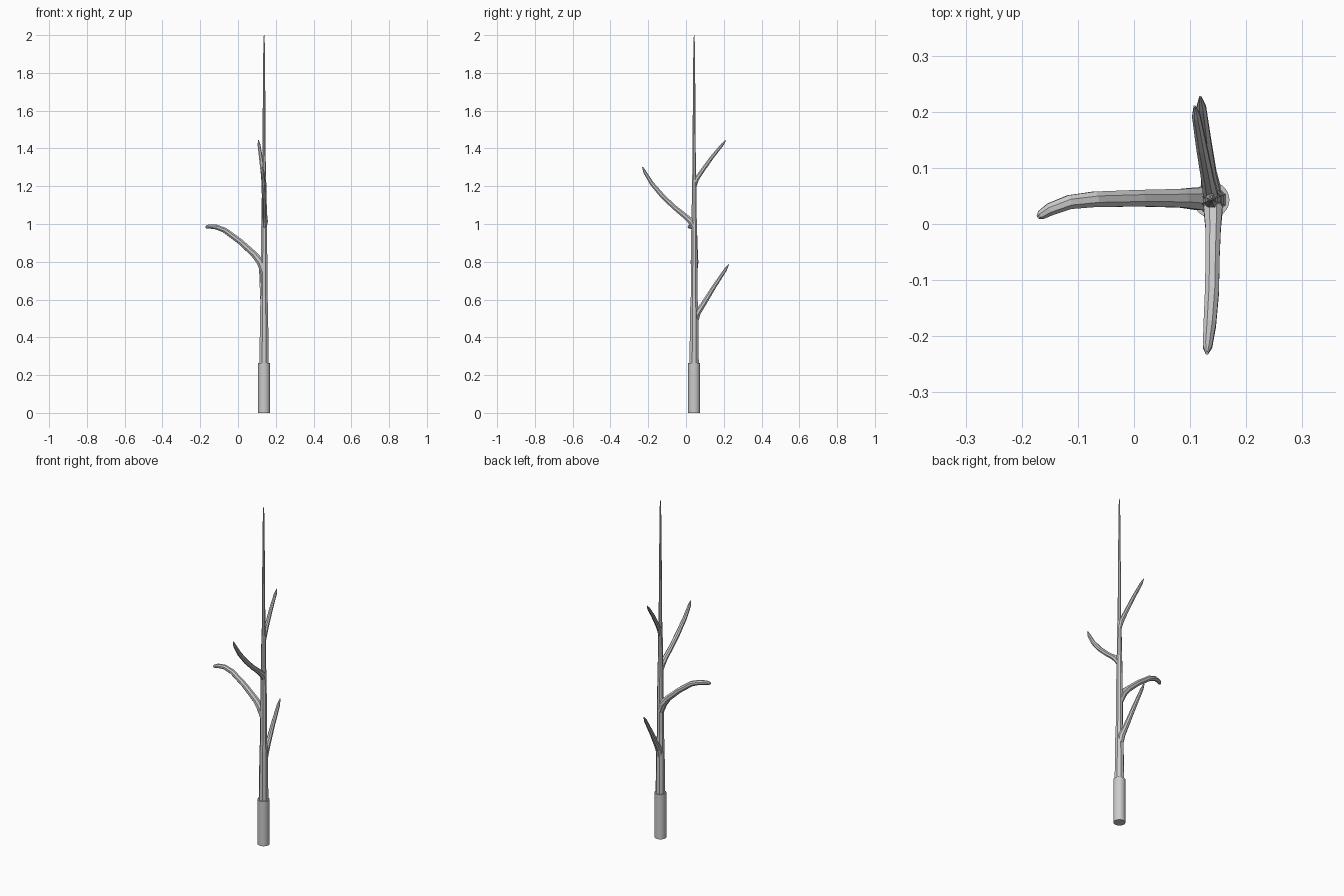
import bpy, bmesh, math
from mathutils import Vector

CX, CY = 0.138, 0.043   # trunk axis


def tube(name, pts, sides=8):
    """Faceted tube through (x, y, z, radius) points, with capped ends."""
    bm = bmesh.new()
    P = [Vector(p[:3]) for p in pts]
    rings, n = [], None
    for i, p in enumerate(P):
        t = (P[min(i + 1, len(P) - 1)] - P[max(i - 1, 0)]).normalized()
        if n is None:
            n = t.orthogonal()
        n = (n - t * n.dot(t)).normalized()   # carry the frame along the path
        b = t.cross(n)
        ring = []
        for k in range(sides):
            a = 2 * math.pi * (k + 0.5) / sides
            ring.append(bm.verts.new(p + pts[i][3] * (math.cos(a) * n + math.sin(a) * b)))
        rings.append(ring)
    for r0, r1 in zip(rings, rings[1:]):
        for k in range(sides):
            j = (k + 1) % sides
            bm.faces.new((r0[k], r0[j], r1[j], r1[k]))
    bm.faces.new(rings[0][::-1])
    bm.faces.new(rings[-1])
    bmesh.ops.recalc_face_normals(bm, faces=bm.faces)
    me = bpy.data.meshes.new(name)
    bm.to_mesh(me)
    bm.free()
    ob = bpy.data.objects.new(name, me)
    bpy.context.collection.objects.link(ob)
    return ob


# round handle at the bottom
bpy.ops.mesh.primitive_cylinder_add(vertices=32, radius=0.032, depth=0.265,
                                    location=(CX, CY, 0.1325))
base = bpy.context.object
base.name = "base_sleeve"
bpy.ops.object.shade_smooth_by_angle()

# tapering trunk
profile = [(0.25, 0.027), (0.45, 0.024), (0.55, 0.023), (0.62, 0.019), (0.78, 0.019),
           (0.86, 0.018), (1.0, 0.016), (1.06, 0.014), (1.22, 0.0125), (1.28, 0.010),
           (1.5, 0.0085), (1.8, 0.006), (1.96, 0.004), (2.0, 0.0015)]
tube("trunk", [(CX, CY, z, r) for z, r in profile])

# branches, lowest first, each flared at the crotch
tube("lower_back_branch", [
    (CX, CY, 0.46, 0.017), (0.137, 0.06, 0.53, 0.019), (0.133, 0.09, 0.573, 0.015),
    (0.126, 0.15, 0.67, 0.012), (0.120, 0.208, 0.757, 0.009), (0.118, 0.227, 0.787, 0.002)])
tube("left_branch", [
    (CX, CY, 0.74, 0.017), (0.118, 0.045, 0.80, 0.022), (0.085, 0.046, 0.84, 0.018),
    (0.01, 0.046, 0.908, 0.016), (-0.07, 0.044, 0.967, 0.015), (-0.115, 0.039, 0.984, 0.0135),
    (-0.15, 0.026, 0.987, 0.012), (-0.166, 0.016, 0.984, 0.009), (-0.171, 0.012, 0.983, 0.004)])
tube("front_branch", [
    (CX, CY, 0.98, 0.013), (0.141, 0.025, 1.015, 0.018), (0.141, -0.005, 1.042, 0.015),
    (0.140, -0.06, 1.087, 0.0135), (0.139, -0.12, 1.143, 0.0135), (0.135, -0.18, 1.213, 0.012),
    (0.131, -0.218, 1.275, 0.009), (0.130, -0.23, 1.302, 0.003)])
tube("upper_back_branch", [
    (CX, CY, 1.19, 0.010), (0.136, 0.055, 1.237, 0.014), (0.131, 0.082, 1.276, 0.012),
    (0.121, 0.135, 1.35, 0.0105), (0.111, 0.192, 1.42, 0.008), (0.108, 0.21, 1.443, 0.002)])
